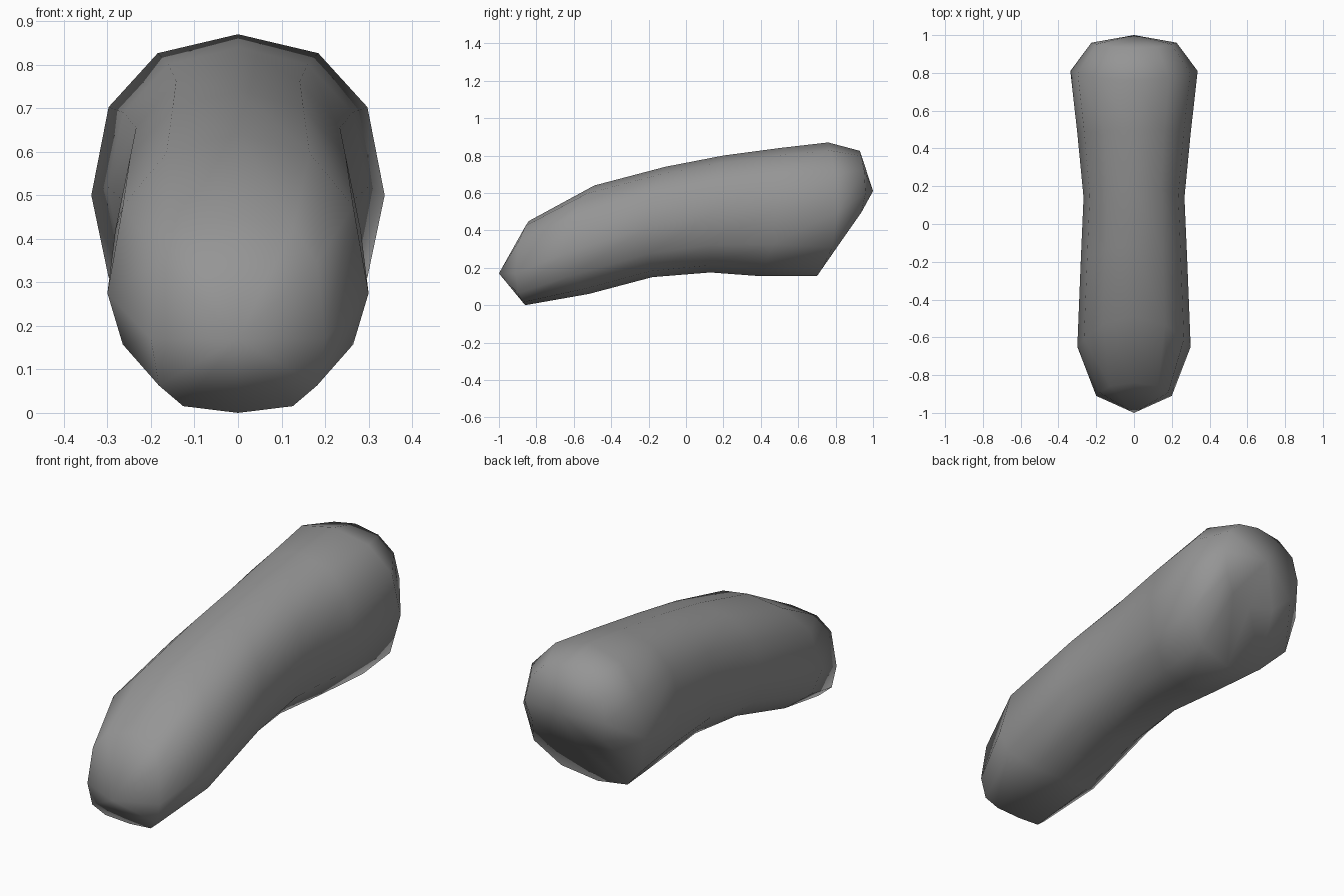
import bpy, bmesh, math

if "Cube" in bpy.data.objects:
    bpy.data.objects.remove(bpy.data.objects["Cube"])

SIDES = 12
# Each ring: top (y, z), side (y, z), bottom (y, z), half width, squareness
RINGS = [
    ((-.84, .45), (-.91, .17), (-.86, .00), .20, 3.0),
    ((-.49, .64), (-.65, .275), (-.52, .06), .30, 2.3),
    ((-.11, .74), (-.20, .42), (-.18, .15), .282, 2.2),
    ((.20, .80), (.14, .49), (.13, .175), .267, 2.2),
    ((.50, .84), (.48, .52), (.40, .155), .30, 2.2),
    ((.76, .87), (.81, .50), (.70, .155), .337, 2.3),
    ((.93, .825), (.96, .60), (.87, .41), .225, 2.3),
]
FRONT_TIP, BACK_TIP = (0, -1, .17), (0, 1, .61)


def ring_point(ring, i):
    """Point on a rounded, slightly bowed cross-section."""
    top, side, bottom, width, n = ring
    a = 2 * math.pi * i / SIDES
    c, s = math.cos(a), math.sin(a)
    end = top if s > 0 else bottom
    x = math.copysign(abs(c) ** (2 / n), c) * width
    y = side[0] + (end[0] - side[0]) * s * s
    z = side[1] + (end[1] - side[1]) * abs(s) ** (2 / n)
    return x, y, z


# Bean body: cross-sections joined end to end and closed at two tips
bm = bmesh.new()
loops = [[bm.verts.new(ring_point(r, i)) for i in range(SIDES)] for r in RINGS]
front, back = bm.verts.new(FRONT_TIP), bm.verts.new(BACK_TIP)
for i in range(SIDES):
    j = (i + 1) % SIDES
    for a, b in zip(loops, loops[1:]):
        bm.faces.new((a[i], a[j], b[j], b[i]))
    bm.faces.new((front, loops[0][j], loops[0][i]))
    bm.faces.new((back, loops[-1][i], loops[-1][j]))
bmesh.ops.recalc_face_normals(bm, faces=bm.faces)
for f in bm.faces:
    f.smooth = True

mesh = bpy.data.meshes.new("bean_body")
bm.to_mesh(mesh)
bm.free()
body = bpy.data.objects.new("bean_body", mesh)
bpy.context.collection.objects.link(body)

# Plain grey
grey = bpy.data.materials.new("grey")
grey.diffuse_color = (.3, .3, .3, 1)
grey.use_nodes = True
grey.node_tree.nodes["Principled BSDF"].inputs["Base Color"].default_value = grey.diffuse_color
mesh.materials.append(grey)
